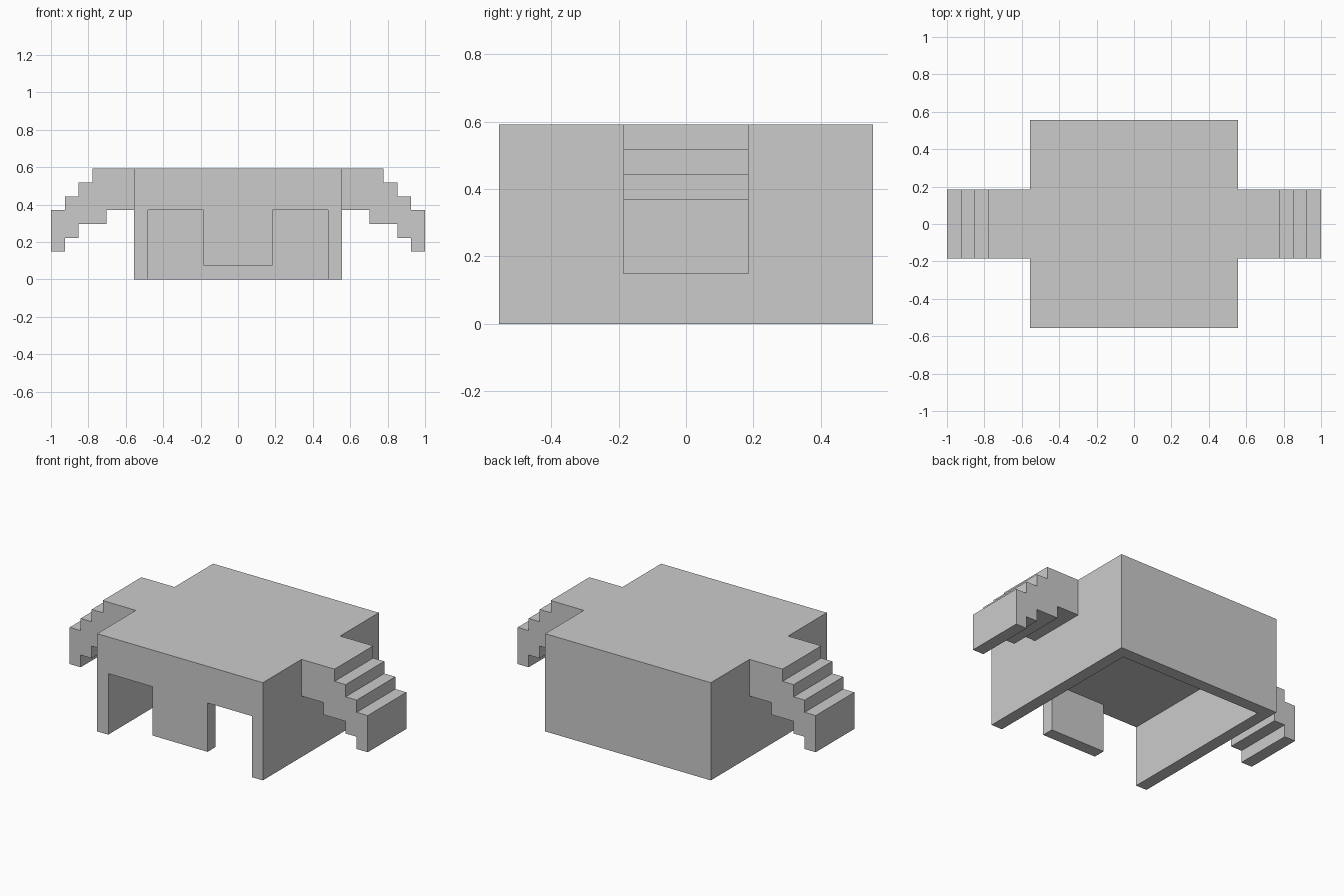
import bpy, bmesh

if "Cube" in bpy.data.objects:
    bpy.data.objects.remove(bpy.data.objects["Cube"])

U = 2 / 27  # the model sits on a 27-unit-wide block grid


def prism(name, profile, y0, y1):
    """Extrude an x/z profile (in grid units) from y0 to y1."""
    bm = bmesh.new()
    face = bm.faces.new([bm.verts.new((x * U, y0 * U, z * U)) for x, z in profile])
    ext = bmesh.ops.extrude_face_region(bm, geom=[face])["geom"]
    verts = [v for v in ext if isinstance(v, bmesh.types.BMVert)]
    bmesh.ops.translate(bm, verts=verts, vec=(0, (y1 - y0) * U, 0))
    bmesh.ops.recalc_face_normals(bm, faces=bm.faces)
    mesh = bpy.data.meshes.new(name)
    bm.to_mesh(mesh)
    bm.free()
    obj = bpy.data.objects.new(name, mesh)
    bpy.context.collection.objects.link(obj)
    return obj


def box(name, x0, x1, y0, y1, z0, z1):
    return prism(name, [(x0, z0), (x1, z0), (x1, z1), (x0, z1)], y0, y1)


# Body: block hollowed from below and from the front, closed at the back
body = box("body_shell", -7.5, 7.5, -7.5, 7.5, 0, 8)
cutter = box("cavity_cutter", -6.5, 6.5, -9, 6.5, -2, 5)
cutter.hide_render = True
cutter.hide_set(True)
cutter.display_type = 'WIRE'
cut = body.modifiers.new("cavity", 'BOOLEAN')
cut.operation = 'DIFFERENCE'
cut.solver = 'EXACT'
cut.object = cutter

# Front panel hanging between the two openings
box("front_panel", -2.5, 2.5, -7.5, -6.5, 1, 5)

# Stepped side arms: upper stairs going out, lower stairs coming back
ARM = [(7.5, 8), (10.5, 8), (10.5, 7), (11.5, 7), (11.5, 6), (12.5, 6),
       (12.5, 5), (13.5, 5), (13.5, 2), (12.5, 2), (12.5, 3), (11.5, 3),
       (11.5, 4), (9.5, 4), (9.5, 5), (7.5, 5)]
for side, s in (("left", -1), ("right", 1)):
    prism(f"{side}_arm", [(s * x, z) for x, z in ARM], -2.5, 2.5)
